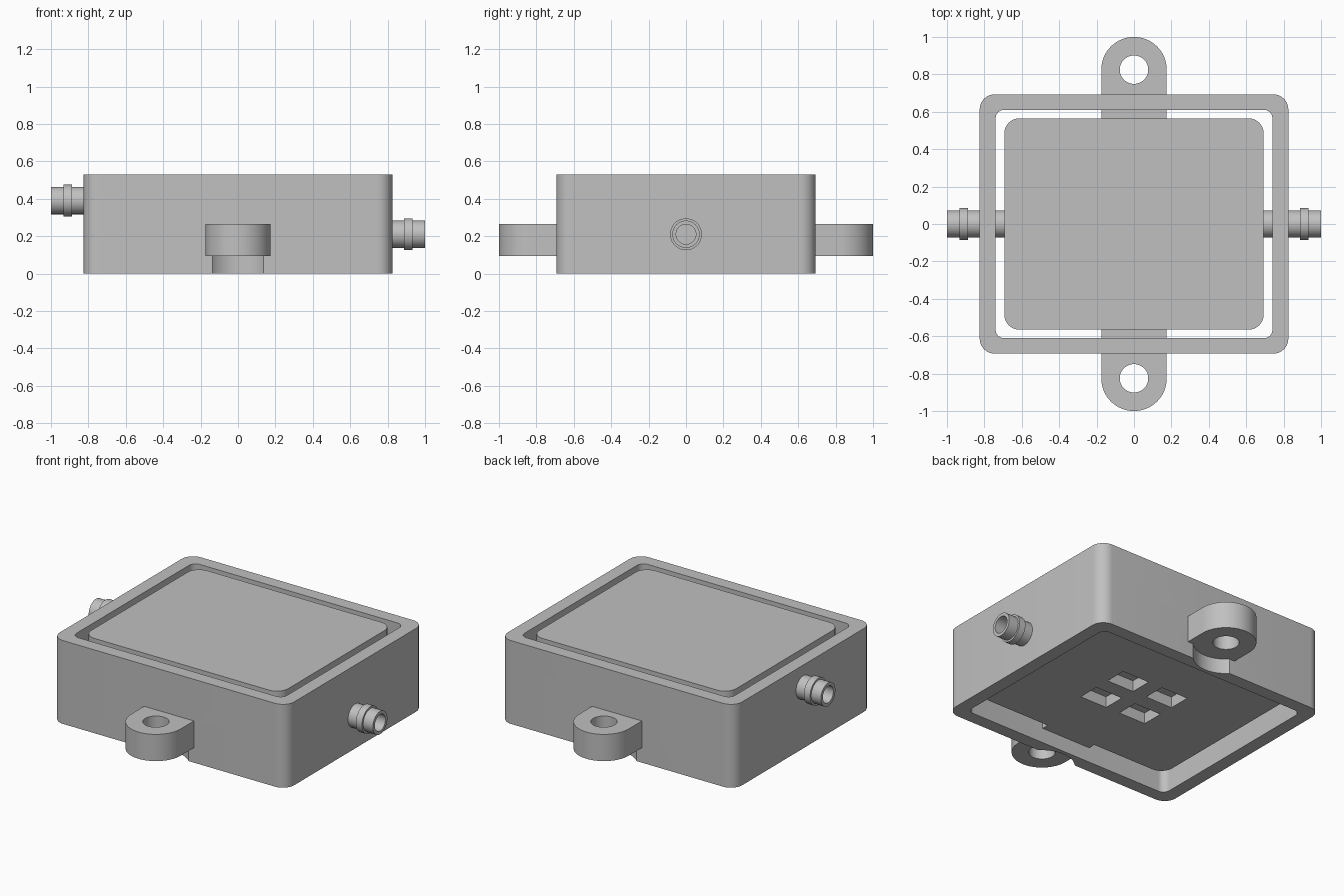
import bpy, bmesh
from math import sin, cos, pi
from mathutils import Matrix

cube = bpy.data.objects.get("Cube")
if cube:
    bpy.data.objects.remove(cube, do_unlink=True)

grey = bpy.data.materials.new("matte grey")
grey.use_nodes = True
grey.diffuse_color = (0.53, 0.53, 0.53, 1)
grey.node_tree.nodes["Principled BSDF"].inputs["Base Color"].default_value = grey.diffuse_color


def finish(name, bm):
    bmesh.ops.recalc_face_normals(bm, faces=bm.faces[:])
    mesh = bpy.data.meshes.new(name)
    bm.to_mesh(mesh)
    bm.free()
    mesh.materials.append(grey)
    obj = bpy.data.objects.new(name, mesh)
    bpy.context.collection.objects.link(obj)
    return obj


def prism(name, outline, z0, z1):
    """Extrude a flat outline from z0 up to z1."""
    bm = bmesh.new()
    face = bm.faces.new([bm.verts.new((x, y, z0)) for x, y in outline])
    top = bmesh.ops.extrude_face_region(bm, geom=[face])["geom"]
    verts = [v for v in top if isinstance(v, bmesh.types.BMVert)]
    bmesh.ops.translate(bm, verts=verts, vec=(0, 0, z1 - z0))
    return finish(name, bm)


def arc(cx, cy, r, start, end, n):
    return [(cx + r * cos(start + (end - start) * i / n),
             cy + r * sin(start + (end - start) * i / n)) for i in range(n + 1)]


def rounded_rect(hx, hy, r):
    pts = []
    for i, (sx, sy) in enumerate([(1, 1), (-1, 1), (-1, -1), (1, -1)]):
        pts += arc(sx * (hx - r), sy * (hy - r), r, i * pi / 2, (i + 1) * pi / 2, 10)
    return pts


def circle(cx, cy, r, n=48):
    return arc(cx, cy, r, 0, 2 * pi, n)[:-1]


def cut(obj, cutter):
    mod = obj.modifiers.new("cut", 'BOOLEAN')
    mod.operation, mod.solver, mod.object = 'DIFFERENCE', 'EXACT', cutter
    bpy.context.view_layer.objects.active = obj
    bpy.ops.object.modifier_apply(modifier=mod.name)
    bpy.data.objects.remove(cutter, do_unlink=True)


def smooth(obj):
    bpy.ops.object.select_all(action='DESELECT')
    obj.select_set(True)
    bpy.context.view_layer.objects.active = obj
    bpy.ops.object.shade_smooth_by_angle(angle=pi / 6)


TOP, FLOOR, LUG_TOP = 0.53, 0.095, 0.265
LUG_Y, BORE = 0.825, 0.053
ports = [("left_port", 1, 0.21), ("right_port", -1, 0.39)]

# Outer wall frame with round clearances under the lugs
wall = prism("outer_wall", rounded_rect(0.825, 0.693, 0.08), 0, TOP)
cut(wall, prism("wall_opening", rounded_rect(0.74, 0.61, 0.045), -0.1, TOP + 0.1))
for side in (1, -1):
    cut(wall, prism("clearance", circle(0, side * LUG_Y, 0.19, 64), -0.1, FLOOR))

# Central block with four pockets underneath
block = prism("central_block", rounded_rect(0.693, 0.565, 0.08), FLOOR, TOP)
for sx in (1, -1):
    for sy in (1, -1):
        x, y = sx * 0.145, sy * 0.12
        outline = [(x + a * 0.095, y + b * 0.07) for a, b in ((1, 1), (-1, 1), (-1, -1), (1, -1))]
        cut(block, prism("pocket", outline, 0, FLOOR + 0.07))

# Bores running from the ports into the block
for name, side, z in ports:
    bore = prism("bore", circle(0, 0, BORE), 0.1, 0.8)
    bore.data.transform(Matrix.Translation((0, 0, z)) @ Matrix.Rotation(side * pi / 2, 4, 'Y'))
    cut(block, bore)

# Mounting lugs that bridge the gap between wall and block
lugs = []
for name, side in (("front_lug", -1), ("back_lug", 1)):
    outline = [(-0.175, 0.565), (0.175, 0.565)] + arc(0, LUG_Y, 0.175, 0, pi, 32)
    lug = prism(name, [(x, side * y) for x, y in outline], FLOOR, LUG_TOP)
    cut(lug, prism("lug_hole", circle(0, side * LUG_Y, 0.076), 0, 0.4))
    lugs.append(lug)

# Hollow side ports, lathed with a raised collar
tubes = []
profile = [(BORE, 0.692), (0.073, 0.692), (0.073, 0.888), (0.085, 0.888),
           (0.085, 0.932), (0.073, 0.932), (0.073, 1.0), (BORE, 1.0)]
for name, side, z in ports:
    bm = bmesh.new()
    steps = 48
    rings = []
    for i in range(steps):
        a = 2 * pi * i / steps
        rings.append([bm.verts.new((side * x, r * cos(a), z + r * sin(a))) for r, x in profile])
    for i in range(steps):
        here, there = rings[i], rings[(i + 1) % steps]
        for j in range(len(profile)):
            k = (j + 1) % len(profile)
            bm.faces.new((here[j], here[k], there[k], there[j]))
    tubes.append(finish(name, bm))

for obj in [wall, block] + lugs + tubes:
    smooth(obj)
